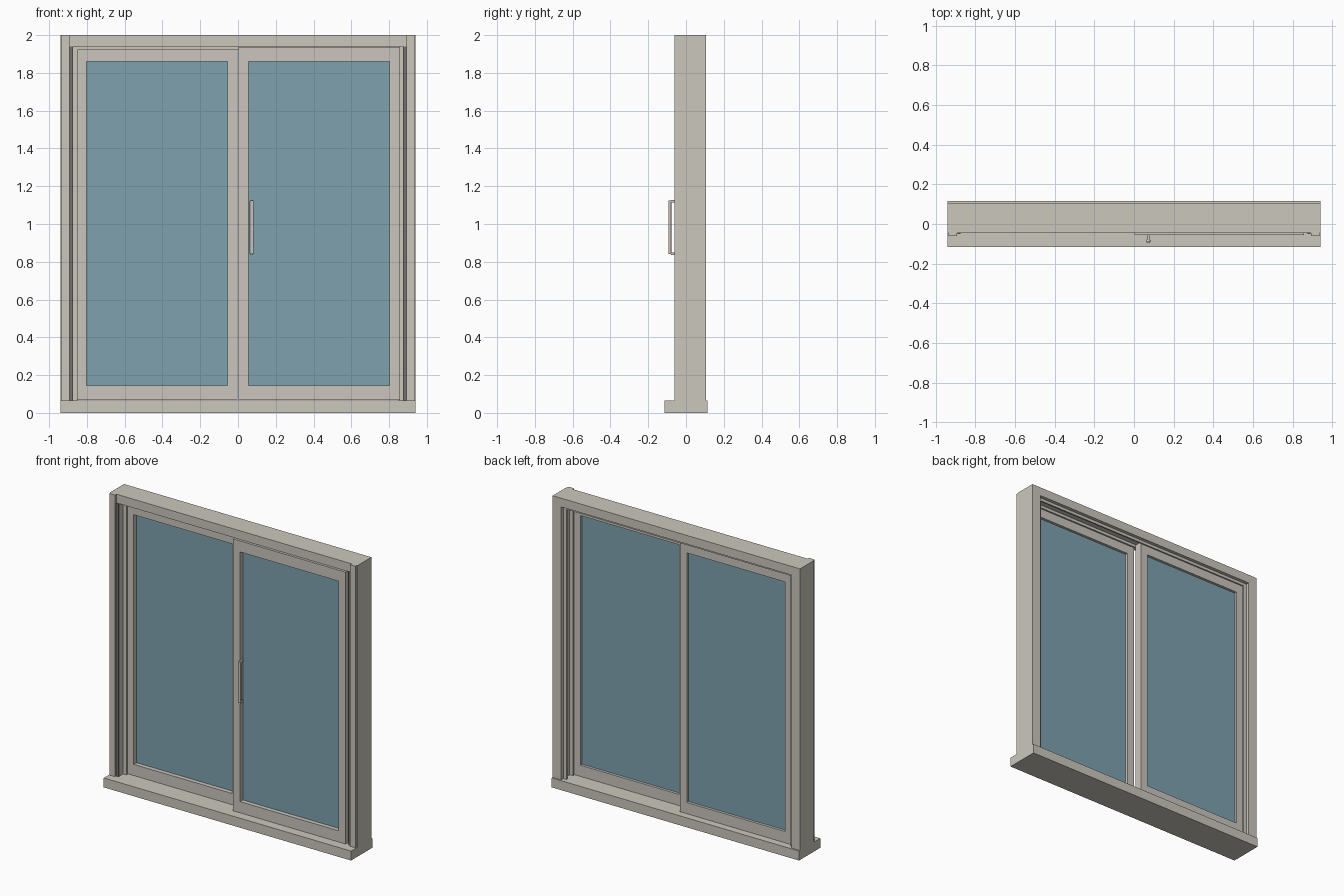
import bpy
import bmesh
from mathutils import Vector

cube = bpy.data.objects.get("Cube")
if cube:
    bpy.data.objects.remove(cube, do_unlink=True)


def material(name, rgb):
    mat = bpy.data.materials.new(name)
    mat.use_nodes = True
    mat.diffuse_color = (*rgb, 1)
    mat.node_tree.nodes["Principled BSDF"].inputs["Base Color"].default_value = (*rgb, 1)
    return mat


FRAME = material("warm grey frame", (0.60, 0.575, 0.51))
SASH = material("light taupe sash", (0.60, 0.56, 0.51))
GLASS = material("blue glass", (0.21, 0.36, 0.43))
SEAL = material("dark grey seal", (0.17, 0.165, 0.15))


def add_box(bm, x, y, z):
    """Add a box spanning the given (low, high) ranges."""
    lo, hi = Vector((x[0], y[0], z[0])), Vector((x[1], y[1], z[1]))
    verts = bmesh.ops.create_cube(bm, size=1)["verts"]
    bmesh.ops.scale(bm, vec=hi - lo, verts=verts)
    bmesh.ops.translate(bm, vec=(lo + hi) / 2, verts=verts)


def part(name, mat, *boxes, bevel=0):
    bm = bmesh.new()
    for b in boxes:
        add_box(bm, *b)
    mesh = bpy.data.meshes.new(name)
    bm.to_mesh(mesh)
    bm.free()
    mesh.materials.append(mat)
    obj = bpy.data.objects.new(name, mesh)
    bpy.context.collection.objects.link(obj)
    if bevel:
        mod = obj.modifiers.new("Bevel", "BEVEL")
        mod.width = bevel
        mod.segments = 2
    return obj


def span(side, a, b):
    """Mirror an x range to the chosen side."""
    return tuple(sorted((side * a, side * b)))


# Outer frame
W, JAMB, DEPTH = 0.94, 0.875, (-0.045, 0.105)
SILL_TOP, HEAD_BOTTOM, TOP = 0.065, 1.94, 2.0
part("sill", FRAME, ((-W, W), (-0.115, 0.115), (0, SILL_TOP)))
part("head", FRAME, ((-JAMB, JAMB), DEPTH, (HEAD_BOTTOM, TOP)))

for side, label in ((1, "left"), (-1, "right")):
    upright = (SILL_TOP, TOP)
    part(label + "_jamb", FRAME, (span(side, JAMB, W), DEPTH, upright))
    part(label + "_jamb_trim", FRAME, (span(side, 0.893, 0.935), (-0.06, -0.045), upright))
    part(label + "_jamb_seal", SEAL, (span(side, 0.874, 0.891), (-0.05, -0.04), (SILL_TOP, HEAD_BOTTOM)))
    # Guide ribs between and behind the sliding panels
    part(label + "_guide_ribs", FRAME,
         *[(span(side, 0.85, JAMB), y, (SILL_TOP, HEAD_BOTTOM)) for y in ((0.002, 0.013), (0.072, 0.082))])

part("head_guide_ribs", FRAME,
     *[((-JAMB, JAMB), y, (1.92, HEAD_BOTTOM)) for y in ((0.002, 0.013), (0.072, 0.082))])


# Sliding panels: the left one runs in front of the right one
def sash(label, side, y0, y1):
    x0, x1, z0, z1 = 0.002, 0.857, 0.068, 1.936
    gx0, gx1, gz0, gz1 = 0.055, 0.803, 0.145, 1.86
    y = (y0, y1)
    part(label + "_sash", SASH,
         (span(side, x0, gx0), y, (z0, z1)),
         (span(side, gx1, x1), y, (z0, z1)),
         (span(side, gx0, gx1), y, (z0, gz0)),
         (span(side, gx0, gx1), y, (gz1, z1)))
    part(label + "_glass", GLASS,
         (span(side, gx0, gx1), (y0 + 0.03, y0 + 0.037), (gz0, gz1)))


sash("left", 1, -0.055, 0.0)
sash("right", -1, 0.015, 0.07)

# Pull handle on the front panel
part("handle_bar", SASH, ((0.062, 0.083), (-0.093, -0.078), (0.84, 1.125)), bevel=0.004)
part("handle_mounts", SASH,
     *[((0.065, 0.08), (-0.08, -0.054), (z, z + 0.015)) for z in (0.835, 1.113)])
